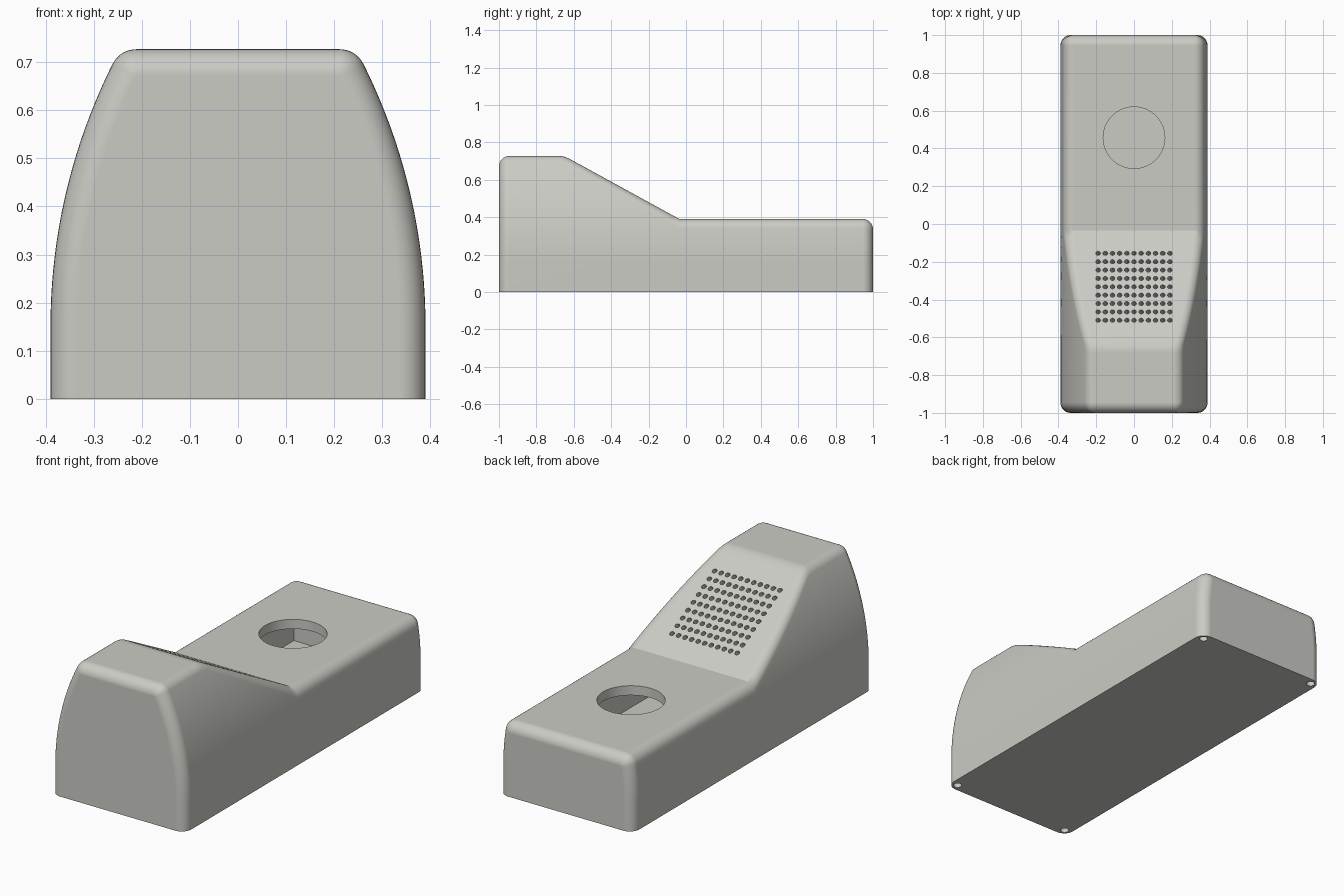
import bpy, bmesh, math
from mathutils import Matrix, Vector

if "Cube" in bpy.data.objects:
    bpy.data.objects.remove(bpy.data.objects["Cube"])

HALF_W, TOP, LOW = 0.39, 0.727, 0.39       # half width, tall end and low end heights
Y_TOP, Y_LOW = -0.65, -0.035               # start and end of the sloping panel
R, Z_ARC, FILLET = 1.22, 0.15, 0.055       # side curve radius, its start height, edge rounding
SLOPE = (LOW - TOP) / (Y_LOW - Y_TOP)


def height(y):
    """Height of the body along its length, with a softened upper bend."""
    soft = 0.03
    if y <= Y_TOP - soft:
        return TOP
    if y < Y_TOP + soft:
        return TOP + SLOPE * (y - Y_TOP + soft) ** 2 / (4 * soft)
    return max(LOW, TOP + SLOPE * (y - Y_TOP))


def section(y, h, inset, z0):
    """Cross-section with curved sides and rounded top corners."""
    cx = HALF_W - R
    zc = h - FILLET
    fx = cx + math.sqrt((R - FILLET) ** 2 - (zc - Z_ARC) ** 2)
    theta = math.atan2(zc - Z_ARC, fx - cx)
    r = max(FILLET - inset, 0.001)
    half = [(HALF_W - inset, z0)]
    for i in range(17):
        a = theta * i / 16
        half.append((cx + (R - inset) * math.cos(a), Z_ARC + (R - inset) * math.sin(a)))
    for i in range(1, 9):
        a = theta + (math.pi / 2 - theta) * i / 8
        half.append((fx + r * math.cos(a), zc + r * math.sin(a)))
    pts = half + [(-x, z) for x, z in reversed(half)]
    return [(x, y, z) for x, z in pts]


def make_object(name, bm):
    bmesh.ops.recalc_face_normals(bm, faces=bm.faces)
    mesh = bpy.data.meshes.new(name)
    bm.to_mesh(mesh)
    bm.free()
    obj = bpy.data.objects.new(name, mesh)
    bpy.context.collection.objects.link(obj)
    return obj


def loft(name, sections):
    bm = bmesh.new()
    rings = [[bm.verts.new(p) for p in s] for s in sections]
    n = len(rings[0])
    for a, b in zip(rings, rings[1:]):
        for i in range(n):
            j = (i + 1) % n
            bm.faces.new((a[i], a[j], b[j], b[i]))
    bm.faces.new(rings[0])
    bm.faces.new(rings[-1])
    return make_object(name, bm)


def add_cylinder(bm, centre, radius, depth, sides, tilt=0.0):
    m = Matrix.Translation(Vector(centre)) @ Matrix.Rotation(tilt, 4, 'X')
    bmesh.ops.create_cone(bm, cap_ends=True, segments=sides, radius1=radius,
                          radius2=radius, depth=depth, matrix=m)


def cut(target, cutter):
    cutter.hide_render = True
    mod = target.modifiers.new("cut", 'BOOLEAN')
    mod.operation = 'DIFFERENCE'
    mod.solver = 'EXACT'
    mod.object = cutter
    bpy.context.view_layer.objects.active = target
    bpy.ops.object.modifier_apply(modifier=mod.name)
    bpy.data.objects.remove(cutter)


# stations along the sloping part
bend = [Y_TOP + 0.01 * i for i in range(-3, 4)]
ramp = [Y_TOP + 0.03 + (Y_LOW - Y_TOP - 0.03) * i / 14 for i in range(1, 15)]

# outer housing with rounded ends
ends = []
for i in range(9):
    a = math.pi / 2 * i / 8
    ends.append((FILLET * (1 - math.sin(a)), FILLET * (1 - math.cos(a))))
stations = [(-1 + t, d) for d, t in ends]
stations += [(y, 0.0) for y in bend + ramp]
stations += [(1 - t, d) for d, t in reversed(ends)]
housing = loft("housing", [section(y, height(y), d, 0.0) for y, d in stations])

# hollow inside
inner_y = [-0.95] + bend + ramp + [0.95]
cut(housing, loft("cavity", [section(y, height(y), 0.05, 0.075) for y in inner_y]))

# round opening in the low deck
bm = bmesh.new()
add_cylinder(bm, (0, 0.457, 0.42), 0.163, 0.3, 64)
cut(housing, make_object("round_opening", bm))

# grille of small holes, square to the sloping panel
bm = bmesh.new()
tilt = math.atan(SLOPE)
for row in range(9):
    y = -0.155 - 0.0443 * row
    for col in range(11):
        add_cylinder(bm, ((col - 5) * 0.038, y, height(y)), 0.0125, 0.16, 12, tilt)
cut(housing, make_object("grille_holes", bm))

# small sockets under the four corners
bm = bmesh.new()
for sx in (-1, 1):
    for sy in (-1, 1):
        add_cylinder(bm, (sx * 0.352, sy * 0.962, 0), 0.021, 0.05, 16)
cut(housing, make_object("corner_sockets", bm))

# finish
mat = bpy.data.materials.new("warm light grey")
mat.diffuse_color = (0.6, 0.6, 0.56, 1)
mat.use_nodes = True
mat.node_tree.nodes["Principled BSDF"].inputs["Base Color"].default_value = mat.diffuse_color
housing.data.materials.clear()
housing.data.materials.append(mat)
for p in housing.data.polygons:
    p.material_index = 0
bpy.ops.object.select_all(action='DESELECT')
housing.select_set(True)
bpy.context.view_layer.objects.active = housing
bpy.ops.object.shade_smooth_by_angle(angle=math.radians(25))
wn = housing.modifiers.new("even_shading", 'WEIGHTED_NORMAL')
wn.keep_sharp = True
